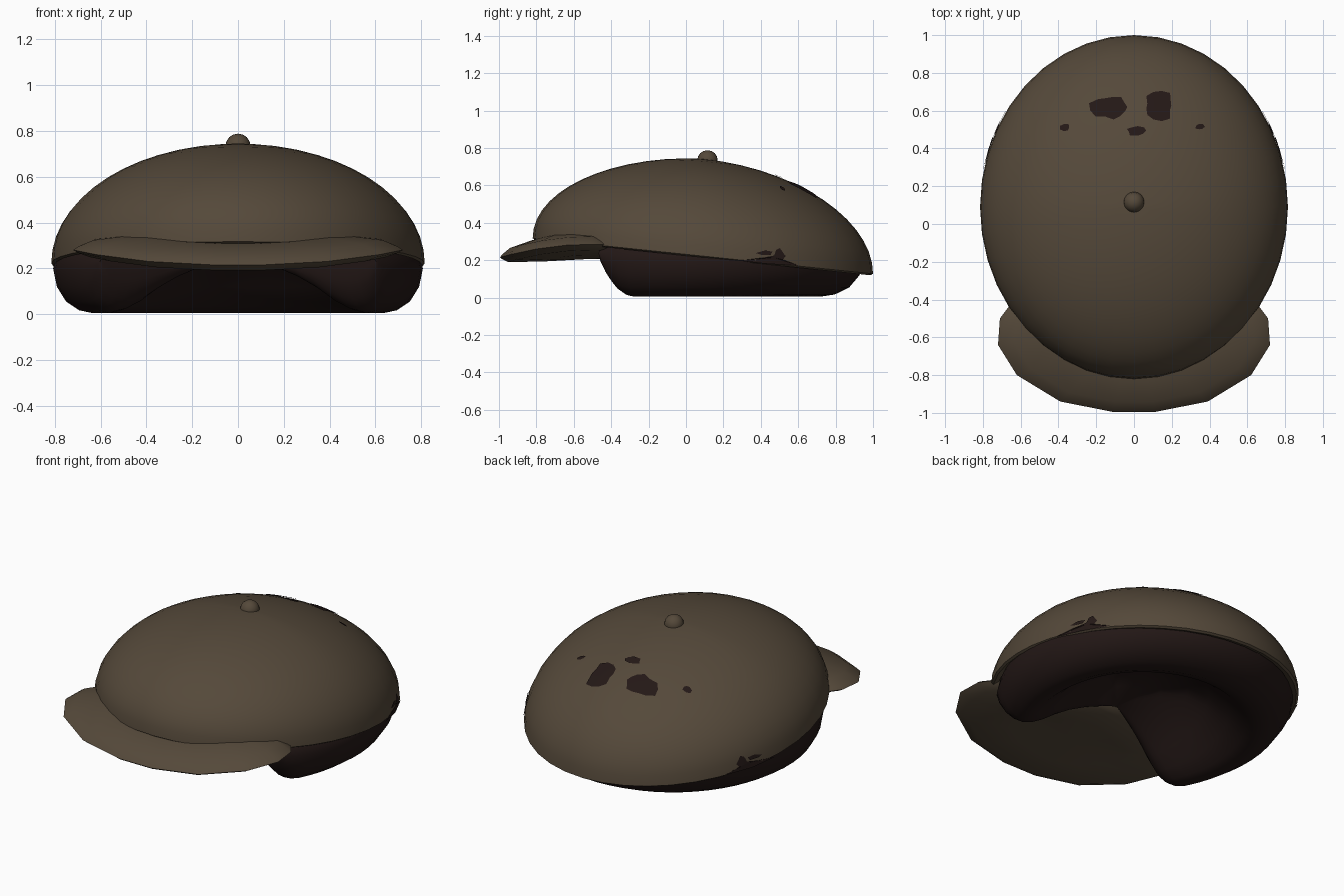
import bpy, bmesh, random
from math import sin, cos, pi, radians, sqrt

if "Cube" in bpy.data.objects:
    bpy.data.objects.remove(bpy.data.objects["Cube"])

random.seed(4)


def mat(name, rgb):
    m = bpy.data.materials.new(name)
    m.diffuse_color = (*rgb, 1)
    m.use_nodes = True
    m.node_tree.nodes["Principled BSDF"].inputs["Base Color"].default_value = m.diffuse_color
    return m


CLOTH = mat("olive_cloth", (0.090, 0.066, 0.042))
DARK = mat("dark_lining", (0.017, 0.009, 0.008))


def make(name, verts, faces, material, angle=40):
    me = bpy.data.meshes.new(name)
    me.from_pydata(verts, [], faces)
    bm = bmesh.new()
    bm.from_mesh(me)
    bmesh.ops.remove_doubles(bm, verts=bm.verts, dist=1e-5)
    bmesh.ops.recalc_face_normals(bm, faces=bm.faces)
    bm.to_mesh(me)
    bm.free()
    ob = bpy.data.objects.new(name, me)
    bpy.context.collection.objects.link(ob)
    me.materials.append(material)
    bpy.ops.object.select_all(action='DESELECT')
    ob.select_set(True)
    bpy.context.view_layer.objects.active = ob
    bpy.ops.object.shade_smooth_by_angle(angle=radians(angle))
    return ob


def loft(rings, closed=True):
    """Join equal-length rings of points with quads."""
    n = len(rings[0])
    verts = [p for r in rings for p in r]
    faces = []
    for i in range(len(rings) - 1):
        for j in range(n if closed else n - 1):
            k = (j + 1) % n
            faces.append((i*n + j, i*n + k, (i+1)*n + k, (i+1)*n + j))
    return verts, faces


# Crown surface: half ellipsoid sheared along a tilted rim
CY, RX, RY, H = 0.09, 0.815, 0.91, 0.52


def rim(y):
    return 0.222 - 0.104 * (y - CY)


def height(y):
    return H * (1 - 0.09 * max(0, (CY - y) / RY))


def crown_z(x, y):
    q = max(0, 1 - (x / RX)**2 - ((y - CY) / RY)**2)
    return rim(y) + height(y) * sqrt(q)


def crown_x(y, z):
    c = max(0, (z - rim(y)) / height(y))
    return RX * sqrt(max(0, 1 - c*c - ((y - CY) / RY)**2))


# Crown with a small turned-in hem
rings = []
SEG = 40
for i in range(15):
    s = sin(pi / 2 * i / 14)
    c = cos(pi / 2 * i / 14)
    ring = []
    for j in range(SEG):
        a = 2 * pi * j / SEG
        y = CY + RY * s * sin(a)
        ring.append((RX * s * cos(a), y, rim(y) + height(y) * c))
    rings.append(ring)
for f, dz in ((0.985, -0.008), (0.95, 0.005)):
    rings.append([(x * f, CY + (y - CY) * f, z + dz) for x, y, z in rings[14]])
make("crown", *loft(rings), CLOTH)

# Brim: lens-shaped plate running under the front of the crown
half = [(0.11, -0.995, 0.215), (0.39, -0.94, 0.23), (0.62, -0.80, 0.26),
        (0.72, -0.64, 0.28), (0.71, -0.50, 0.285), (0.65, -0.42, 0.285),
        (0.40, -0.29, 0.25), (0.08, -0.17, 0.25)]
outline = half + [(-x, y, z) for x, y, z in reversed(half)]


def brim_ring(s, z0, edge):
    return [(x * s, -0.55 + (y + 0.55) * s, z * s + z0 * (1 - s) + edge)
            for x, y, z in outline]


rings = [brim_ring(0, 0.30, 0.025), brim_ring(0.4, 0.34, 0.03),
         brim_ring(0.62, 0.375, 0.03), brim_ring(0.88, 0.40, 0.028),
         brim_ring(0.97, 0.3, 0.014),
         brim_ring(1, 0.3, 0), brim_ring(0.97, 0.27, -0.012),
         brim_ring(0.9, 0.22, -0.025), brim_ring(0.5, 0.22, -0.025),
         brim_ring(0, 0.22, -0.015)]
make("brim", *loft(rings), CLOTH, 50)

# Lining: padded horseshoe with a hollow, rounded ends, open at the front
profile = [(0, 0.24, 0), (0.12, 0.22, 0.08), (0.25, 0.19, 0.14), (0.4, 0.14, 0.17),
           (0.52, 0.09, 0.15), (0.63, 0.04, 0.08), (0.72, 0.014, 0.02),
           (0.79, 0.005, 0), (0.86, 0.017, 0), (0.93, 0.055, 0),
           (0.98, 0.12, 0), (1, 0.20, 0), (0.985, 0.25, 0), (0.92, 0.31, 0)]
ends = [-42, -41.5, -40.5, -38.5, -36, -33, -29]
angles = (ends + [-22 + 224 * i / 36 for i in range(37)]
          + [180 - a for a in reversed(ends)])
rings = []
for deg in angles:
    a = radians(deg)
    ex, ey = 0.808 * cos(a), 0.1 + 0.85 * sin(a)
    b = max(0, min(1, (sin(a) + 0.67) / 1.2))
    t = min(1, (min(deg, 180 - deg) + 42) / 13)
    k = 0.15 + 0.85 * sqrt(1 - (1 - t)**2)
    rings.append([(ex * r, -0.15 + (ey + 0.15) * r,
                   0.24 + (z - 0.24) * (k if z < 0.24 else 1) + b * d)
                  for r, z, d in profile])
verts, faces = loft(rings, closed=False)
n = len(profile)
last = (len(rings) - 1) * n
faces += [tuple(range(n)), tuple(range(last, last + n))]
make("lining", verts, faces, DARK, 75)

# Button on top
bpy.ops.mesh.primitive_uv_sphere_add(segments=16, ring_count=8, radius=0.055,
                                     location=(0, 0.115, 0.733))
button = bpy.context.object
button.name = "button"
button.data.materials.append(CLOTH)
bpy.ops.object.shade_smooth_by_angle(angle=radians(40))

# Ragged worn patches on the back of the crown
for k, (px, py, rx, ry, m) in enumerate([
        (-0.12, 0.62, 0.105, 0.07, 13), (0.135, 0.625, 0.085, 0.072, 13),
        (0.01, 0.495, 0.055, 0.025, 9), (-0.365, 0.51, 0.026, 0.02, 7),
        (0.35, 0.515, 0.026, 0.02, 7)]):
    flat = [(px, py)]
    for s in (0.5, 1):
        for j in range(m):
            a = 2 * pi * j / m
            q = s * (random.uniform(0.68, 1.2) if s == 1 else 1)
            flat.append((px + rx * q * cos(a), py + ry * q * sin(a)))
    verts = [(x, y, crown_z(x, y) + 0.005) for x, y in flat]
    faces = []
    for j in range(m):
        i0, i1 = 1 + j, 1 + (j + 1) % m
        faces += [(0, i0, i1), (i0, i0 + m, i1 + m, i1)]
    make(f"worn_patch_{k + 1}", verts, faces, DARK)

# Frayed spots along the side hem, mirrored
frays = [[(0.28, 0.197), (0.40, 0.212), (0.47, 0.225), (0.48, 0.255), (0.50, 0.265),
          (0.53, 0.222), (0.515, 0.203), (0.60, 0.172), (0.44, 0.18)],
         [(0.37, 0.238), (0.42, 0.252), (0.46, 0.246), (0.45, 0.228), (0.40, 0.229)]]
for side, label in ((1, "right"), (-1, "left")):
    for k, pts in enumerate(frays):
        verts = [(side * (crown_x(y, z) + 0.004), y + 0.002, z) for y, z in pts]
        c = [sum(v[i] for v in verts) / len(verts) for i in range(3)]
        c[0] = side * (crown_x(c[1], c[2]) + 0.004)
        verts.append(tuple(c))
        m = len(pts)
        make(f"hem_fray_{label}_{k + 1}", verts,
             [(j, (j + 1) % m, m) for j in range(m)], DARK)
